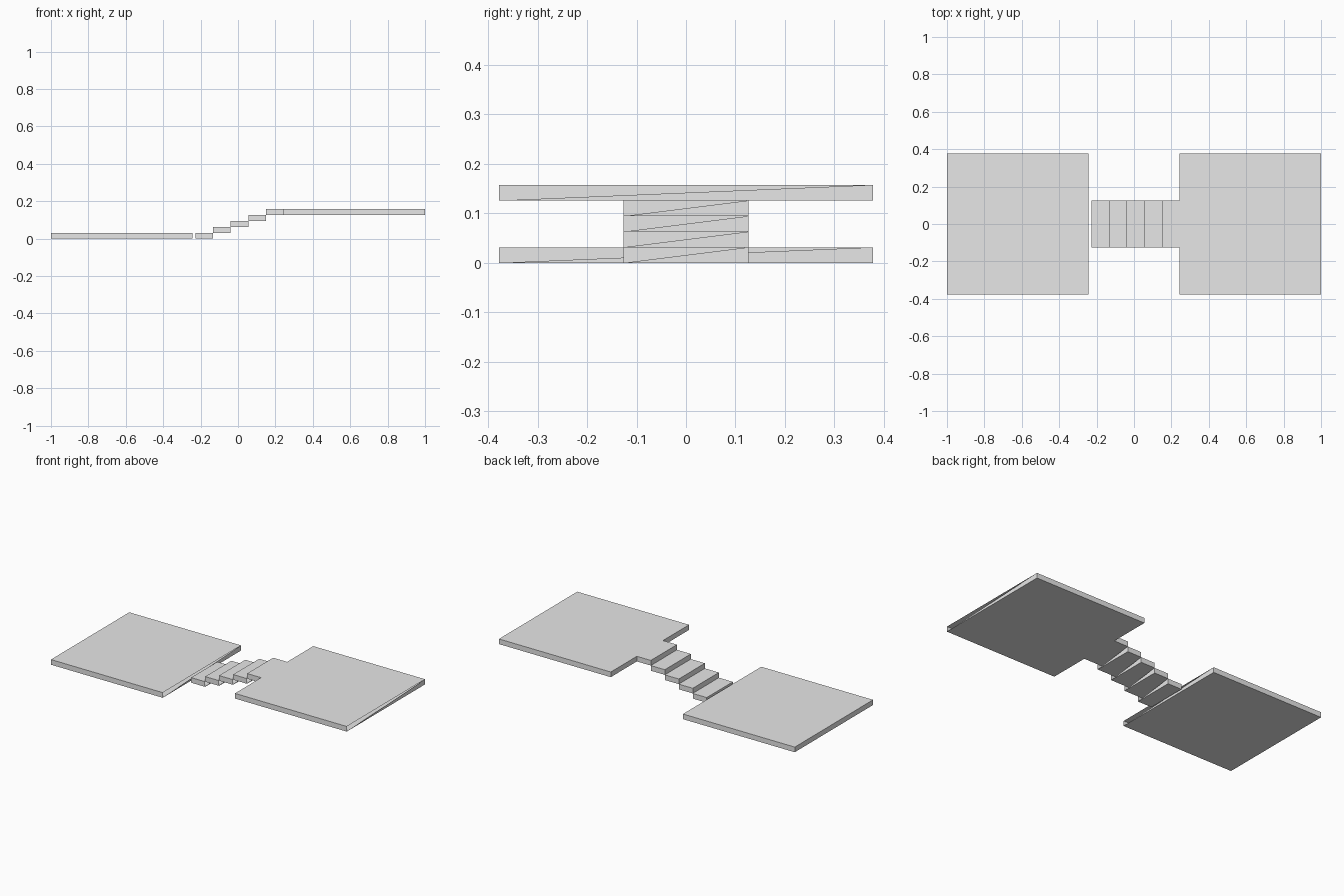
import bpy
import bmesh
from mathutils import Vector

cube = bpy.data.objects.get("Cube")
if cube:
    bpy.data.objects.remove(cube, do_unlink=True)

UNIT = 2 / 63.5            # slab thickness, the module for every size
PLATFORM = 24 * UNIT
TREAD = 3 * UNIT
STEP_WIDTH = 8 * UNIT
STEPS = 5

grey = bpy.data.materials.new("light_grey")
grey.use_nodes = True
grey.diffuse_color = (0.8, 0.8, 0.8, 1)
grey.node_tree.nodes["Principled BSDF"].inputs["Base Color"].default_value = (0.8, 0.8, 0.8, 1)


def slab(name, x_min, length, width, z_min):
    """Thin box whose +x end is only half closed, along its diagonal."""
    bm = bmesh.new()
    bmesh.ops.create_cube(bm, size=1)
    end = max(bm.faces, key=lambda f: f.calc_center_median().x)
    corners = [v for v in end.verts if not (v.co.y < 0 and v.co.z > 0)]
    bmesh.ops.delete(bm, geom=[end], context='FACES_ONLY')
    half = bm.faces.new(corners)
    half.normal_update()
    if half.normal.x < 0:
        half.normal_flip()
    bmesh.ops.scale(bm, vec=Vector((length, width, UNIT)), verts=bm.verts)
    mesh = bpy.data.meshes.new(name)
    bm.to_mesh(mesh)
    bm.free()
    mesh.materials.append(grey)
    obj = bpy.data.objects.new(name, mesh)
    obj.location = (x_min + length / 2, 0, z_min + UNIT / 2)
    bpy.context.collection.objects.link(obj)
    return obj


# Lower and upper platforms
upper_x = 1 - PLATFORM
slab("lower_platform", -1, PLATFORM, PLATFORM, 0)
slab("upper_platform", upper_x, PLATFORM, PLATFORM, (STEPS - 1) * UNIT)

# Staircase rising to the upper platform
for i in range(STEPS):
    slab(f"step_{i + 1}", upper_x - (STEPS - i) * TREAD, TREAD, STEP_WIDTH, i * UNIT)
